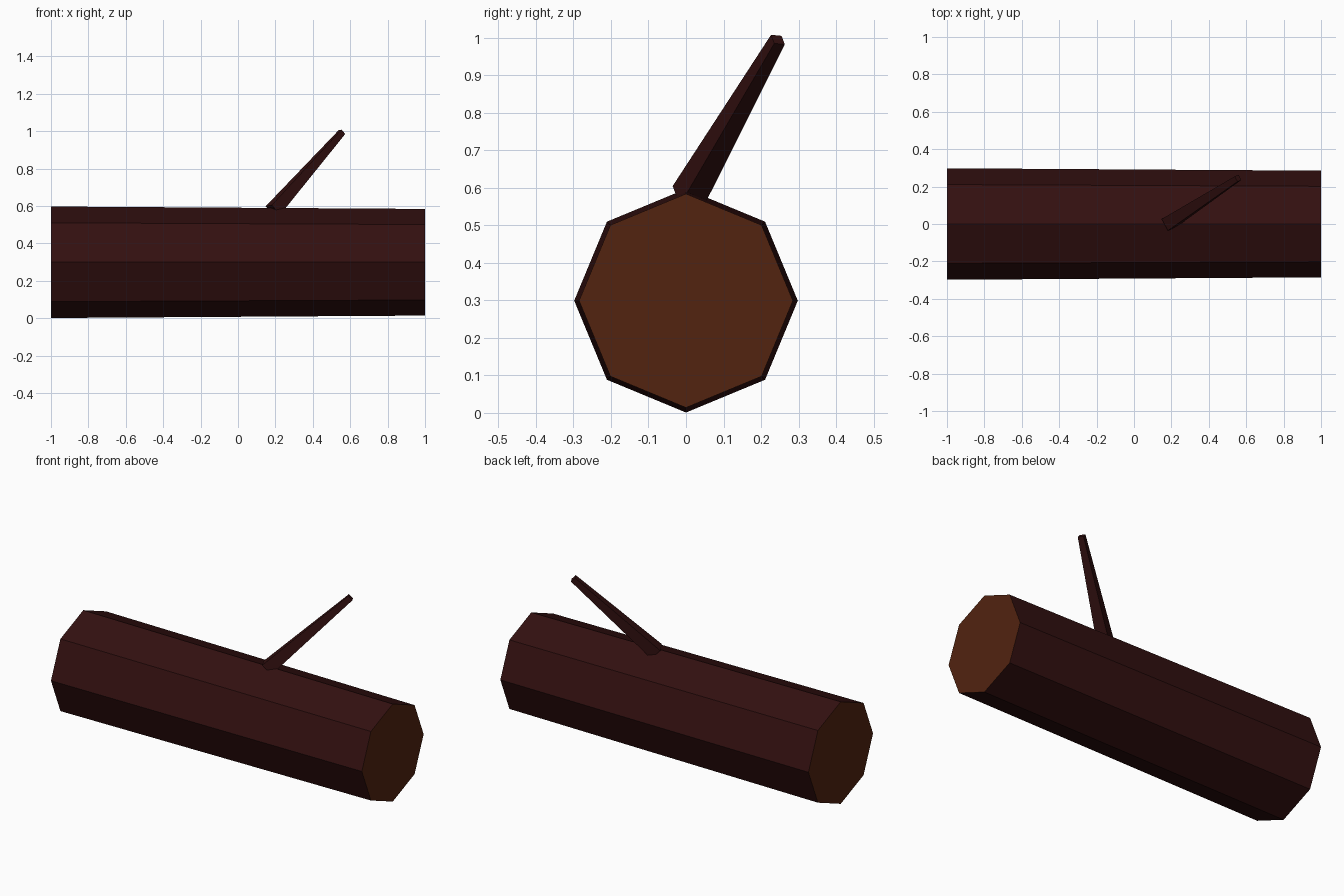
import bpy
from math import pi
from mathutils import Vector, Matrix

cube = bpy.data.objects.get("Cube")
if cube:
    bpy.data.objects.remove(cube, do_unlink=True)


def flat_material(name, rgb):
    mat = bpy.data.materials.new(name)
    mat.use_nodes = True
    mat.diffuse_color = (*rgb, 1)
    bsdf = mat.node_tree.nodes["Principled BSDF"]
    bsdf.inputs["Base Color"].default_value = (*rgb, 1)
    bsdf.inputs["Roughness"].default_value = 0.9
    return mat


bark = flat_material("dark_bark", (0.032, 0.005, 0.005))
wood = flat_material("cut_wood", (0.085, 0.017, 0.005))


def tapered(name, start, end, r_start, r_end, sides, corner, materials):
    """Flat-sided tapered rod from start to end, one vertex toward corner."""
    start, end = Vector(start), Vector(end)
    axis = (end - start).normalized()
    side = Vector(corner)
    side = (side - axis * side.dot(axis)).normalized()
    turn = Matrix((side, axis.cross(side), axis)).transposed().to_4x4()
    bpy.ops.mesh.primitive_cone_add(vertices=sides, radius1=r_start, radius2=r_end,
                                    depth=(end - start).length)
    obj = bpy.context.object
    obj.name = name
    # A cone's first vertex lies on +y, so bring it onto +x before aiming
    obj.data.transform(Matrix.Translation((start + end) / 2) @ turn
                       @ Matrix.Rotation(-pi / 2, 4, 'Z'))
    for mat in materials:
        obj.data.materials.append(mat)
    return obj


# Trunk: eight-sided log lying along x, slightly narrower at its left end
log = tapered("log", (-1, 0, 0.299), (1, 0, 0.299), 0.298, 0.285, 8,
              (0, 0, 1), [bark, wood])
# Sawn ends show the wood
for face in log.data.polygons:
    face.material_index = 1 if abs(face.normal.x) > 0.9 else 0

# Branch: four-sided stub leaning out of the top
tapered("branch", (0.187, 0.005, 0.576), (0.556, 0.245, 0.995), 0.05, 0.0225, 4,
        (-0.04, 0.02, 0.02), [bark])
